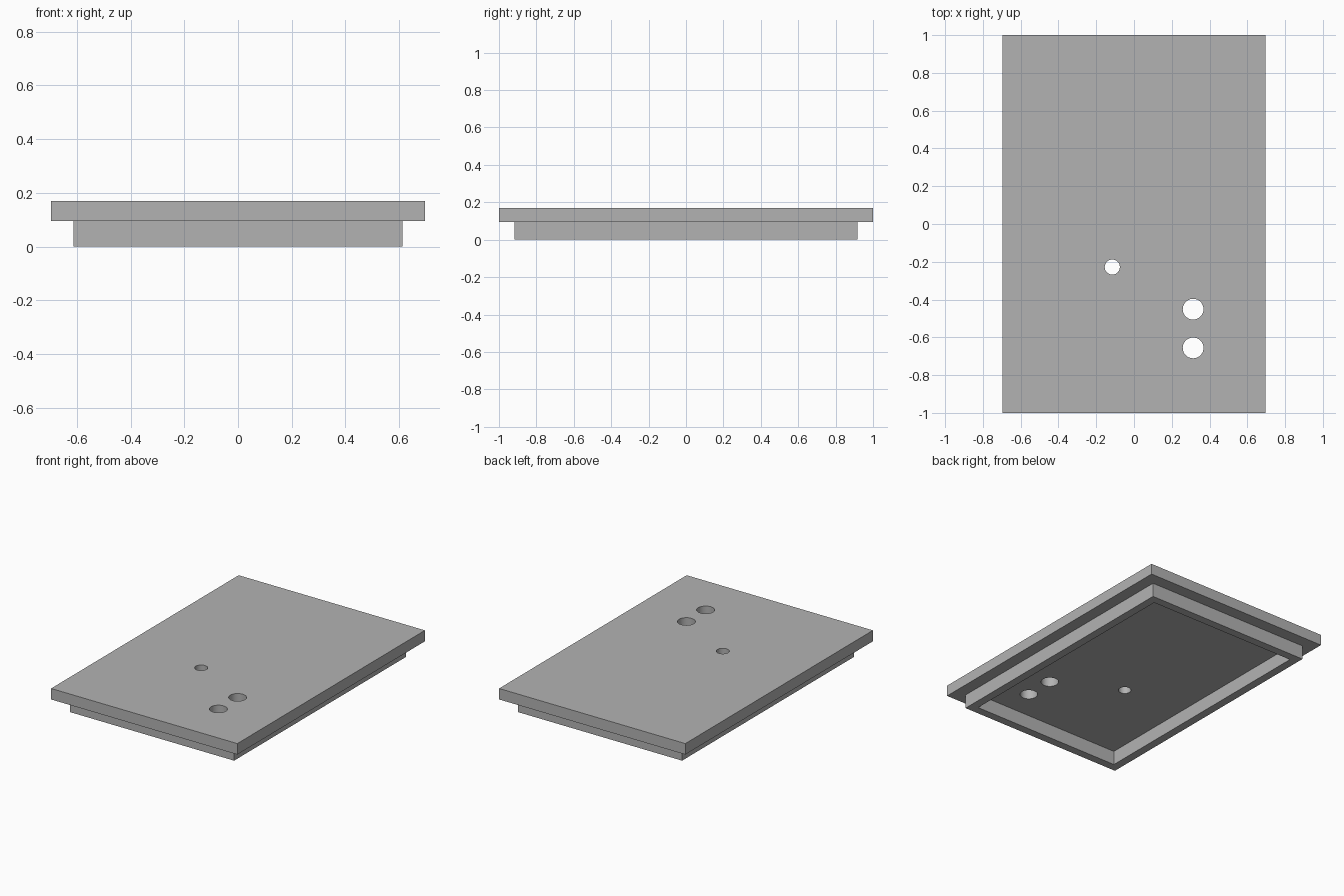
import bpy

cube = bpy.data.objects.get("Cube")
if cube:
    bpy.data.objects.remove(cube, do_unlink=True)

HALF_X, HALF_Y = 0.695, 1.0        # cover plate
RIM_X, RIM_Y = 0.613, 0.917        # outside of the rim
RIM_WALL = 0.056
UNDERSIDE, TOP = 0.095, 0.169
SINK = 0.03                        # rim overlap into the plate

grey = bpy.data.materials.new("plain grey")
grey.use_nodes = True
colour = (0.45, 0.45, 0.45, 1)
grey.diffuse_color = colour
grey.node_tree.nodes["Principled BSDF"].inputs["Base Color"].default_value = colour


def finish(name):
    obj = bpy.context.object
    obj.name = name
    bpy.ops.object.transform_apply(location=True, rotation=True, scale=True)
    obj.data.materials.append(grey)
    return obj


def box(name, half_x, half_y, low, high):
    bpy.ops.mesh.primitive_cube_add(size=2, location=(0, 0, (low + high) / 2))
    bpy.context.object.scale = (half_x, half_y, (high - low) / 2)
    return finish(name)


def combine(target, tool, operation):
    """Apply a boolean and discard the tool object."""
    mod = target.modifiers.new("combine", 'BOOLEAN')
    mod.operation, mod.object, mod.solver = operation, tool, 'EXACT'
    tool.hide_render = True
    bpy.context.view_layer.objects.active = target
    bpy.ops.object.modifier_apply(modifier=mod.name)
    bpy.data.objects.remove(tool, do_unlink=True)


# Rectangular locating rim below the plate
rim = box("rim", RIM_X, RIM_Y, 0, UNDERSIDE + SINK)
cavity = box("rim_cavity", RIM_X - RIM_WALL, RIM_Y - RIM_WALL, -0.1, TOP + 0.1)
combine(rim, cavity, 'DIFFERENCE')

# Cover plate joined with the rim
cover = box("cover_plate", HALF_X, HALF_Y, UNDERSIDE, TOP)
combine(cover, rim, 'UNION')

# Round through holes: x, y, radius
for x, y, radius in ((0.313, -0.451, 0.055), (0.313, -0.656, 0.055), (-0.115, -0.228, 0.04)):
    bpy.ops.mesh.primitive_cylinder_add(vertices=48, radius=radius, depth=1, location=(x, y, TOP))
    combine(cover, finish("hole_cutter"), 'DIFFERENCE')

# Smooth hole walls, crisp edges
bpy.ops.object.select_all(action='DESELECT')
cover.select_set(True)
bpy.context.view_layer.objects.active = cover
bpy.ops.object.shade_smooth_by_angle()
